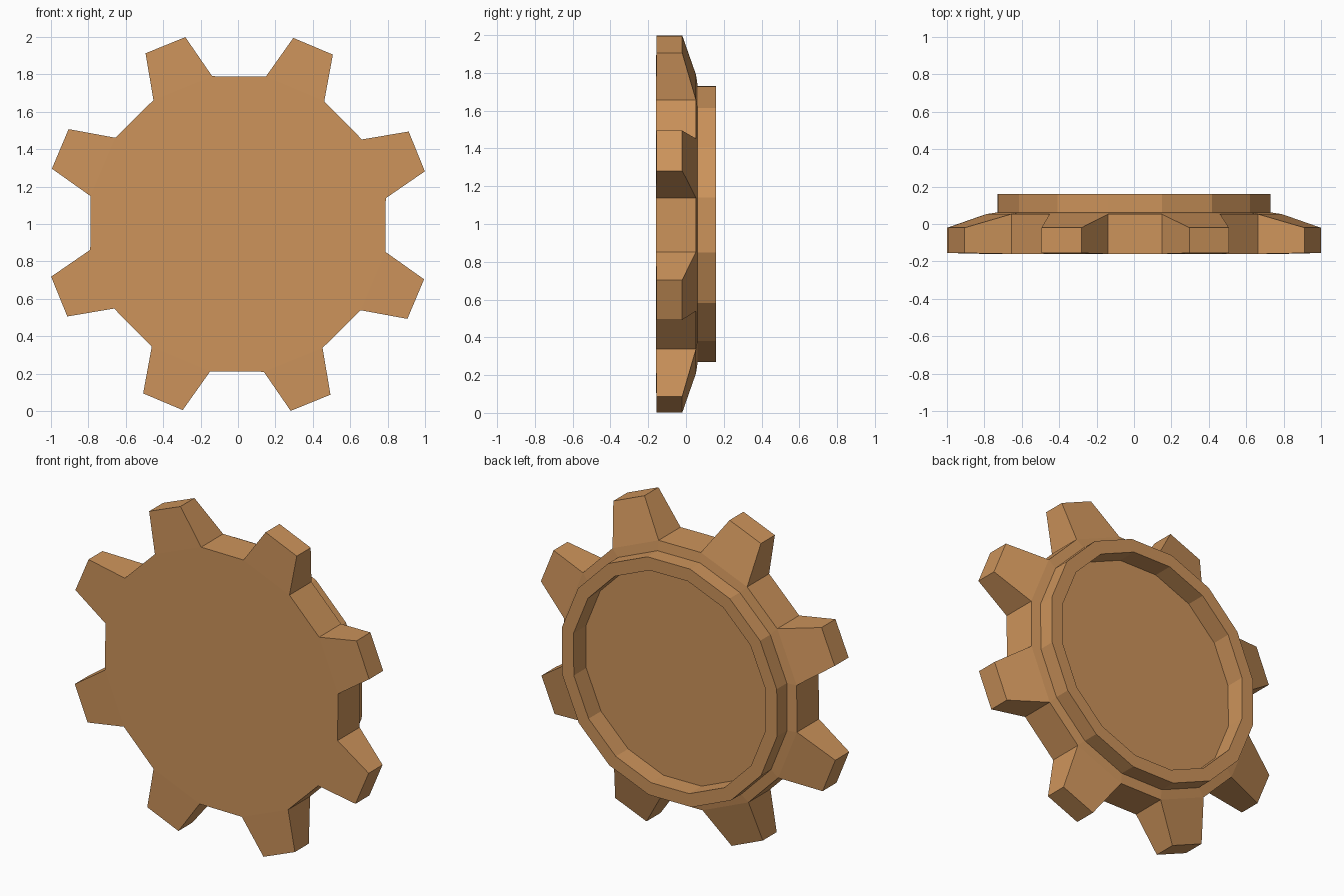
import bpy
import bmesh
from math import sin, cos, radians

cube = bpy.data.objects.get("Cube")
if cube:
    bpy.data.objects.remove(cube)

TEETH = 8
PITCH = 360 / TEETH
TWIST = 0.4                    # slight turn of the whole wheel
ROOT_HALF, TIP_HALF = 12.2, 6.35
ROOT_R, TIP_R = 0.802, 1.038

wood = bpy.data.materials.new("warm_tan")
wood.use_nodes = True
wood.diffuse_color = (0.61, 0.295, 0.105, 1)
wood.node_tree.nodes["Principled BSDF"].inputs["Base Color"].default_value = wood.diffuse_color

bm = bmesh.new()


def loop(radius, y, half):
    """Two points per tooth, each 'half' degrees from the tooth's middle."""
    points = []
    for tooth in range(TEETH):
        middle = (tooth + 0.5) * PITCH + TWIST
        for side in (-half, half):
            a = radians(middle + side)
            points.append(bm.verts.new((radius * sin(a), y, 1 + radius * cos(a))))
    return points


def bridge(a, b, steps=range(2 * TEETH)):
    """Join two loops with quads along the chosen segments."""
    for i in steps:
        j = (i + 1) % len(a)
        bm.faces.new((a[i], a[j], b[j], b[i]))


# Flat front disc and the walls between the teeth
root_front = loop(ROOT_R, -0.16, ROOT_HALF)
root_back = loop(ROOT_R, 0.053, ROOT_HALF)
bm.faces.new(root_front)
bridge(root_front, root_back, range(1, 2 * TEETH, 2))

# Tapered teeth with sloping backs
tip_front = loop(TIP_R, -0.155, TIP_HALF)
tip_back = loop(TIP_R, -0.02, TIP_HALF)
tooth_steps = range(0, 2 * TEETH, 2)
bridge(root_front, tip_front, tooth_steps)
bridge(tip_front, tip_back, tooth_steps)
bridge(tip_back, root_back, tooth_steps)
for i in range(2 * TEETH):
    bm.faces.new((root_front[i], tip_front[i], tip_back[i], root_back[i]))

# Back shoulder, raised rim and sunken floor
previous = root_back
for radius, y in ((0.743, 0.062), (0.743, 0.16), (0.663, 0.16), (0.663, 0.04)):
    current = loop(radius, y, PITCH / 4)
    bridge(previous, current)
    previous = current
bm.faces.new(previous)

bmesh.ops.recalc_face_normals(bm, faces=bm.faces)
mesh = bpy.data.meshes.new("gear_wheel")
bm.to_mesh(mesh)
bm.free()
mesh.materials.append(wood)
bpy.context.collection.objects.link(bpy.data.objects.new("gear_wheel", mesh))
